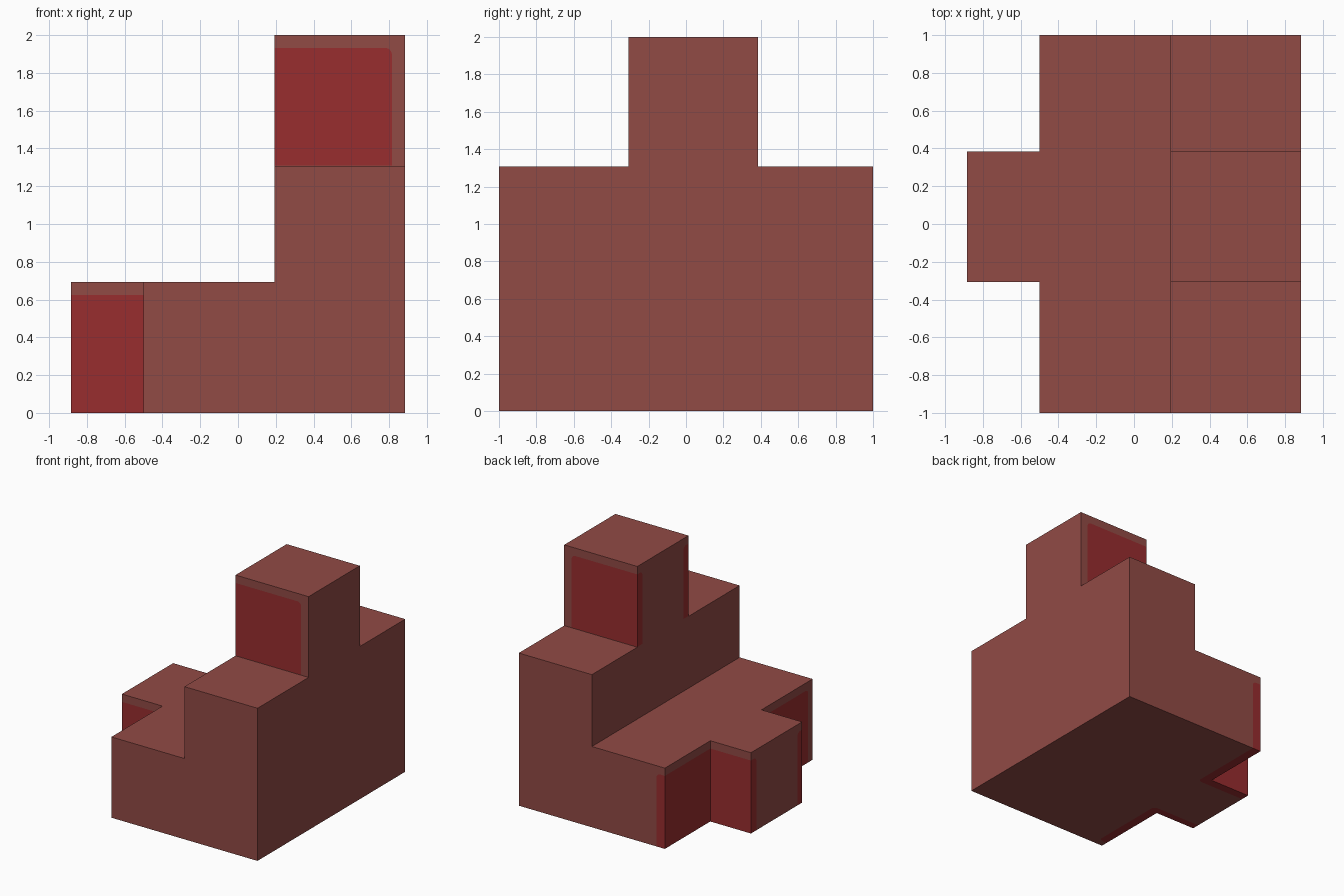
import bpy
import bmesh
from mathutils import Vector, Matrix
from mathutils.bvhtree import BVHTree

if "Cube" in bpy.data.objects:
    bpy.data.objects.remove(bpy.data.objects["Cube"], do_unlink=True)


def material(name, colour):
    mat = bpy.data.materials.new(name)
    mat.use_nodes = True
    mat.diffuse_color = colour
    mat.node_tree.nodes["Principled BSDF"].inputs["Base Color"].default_value = colour
    return mat


def add_object(name, bm):
    mesh = bpy.data.meshes.new(name)
    bm.to_mesh(mesh)
    obj = bpy.data.objects.new(name, mesh)
    bpy.context.collection.objects.link(obj)
    return obj


# Stepped block: cell boundaries and the number of cells stacked in each column
CUTS = ((-.885, -.5, .192, .885), (-1, -.308, .385, 1), (0, .692, 1.308, 2))
STACKS = ((0, 1, 0), (1, 1, 1), (2, 3, 2))


def solid(cell):
    i, j, k = cell
    return min(cell) >= 0 and max(i, j) < 3 and k < STACKS[i][j]


def stepped_block():
    bm = bmesh.new()
    cells = [(i, j, k) for i in range(3) for j in range(3) for k in range(3)]
    for cell in filter(solid, cells):
        for axis in range(3):
            for side in (0, 1):
                beside = list(cell)
                beside[axis] += 2 * side - 1
                if solid(beside):
                    continue
                # Outer wall of this cell
                u, v = (axis + 1) % 3, (axis + 2) % 3
                corners = []
                for du, dv in ((0, 0), (1, 0), (1, 1), (0, 1)):
                    index = list(cell)
                    index[axis] += side
                    index[u] += du
                    index[v] += dv
                    corners.append(bm.verts.new([CUTS[a][index[a]] for a in range(3)]))
                bm.faces.new(corners)
    bmesh.ops.remove_doubles(bm, verts=bm.verts, dist=0.001)
    bmesh.ops.recalc_face_normals(bm, faces=bm.faces)
    return bm


def rounded_box(bm, low, high):
    low, high = Vector(low), Vector(high)
    place = Matrix.Translation((low + high) / 2) @ Matrix.Diagonal((*(high - low), 1))
    verts = bmesh.ops.create_cube(bm, size=1, matrix=place)["verts"]
    edges = {e for v in verts for e in v.link_edges
             if max(p.co.z for p in e.verts) > low.z + 0.01}
    bmesh.ops.bevel(bm, geom=list(edges), offset=0.035, segments=4,
                    profile=0.5, affect='EDGES')


# Rounded helper volumes that mark out the bright patches around the notches
marks = bmesh.new()
rounded_box(marks, (-.2, -.8, 1.311), (.815, -.238, 1.932))
rounded_box(marks, (-.2, .315, 1.311), (.815, .9, 1.932))
rounded_box(marks, (-1.2, -.94, -.3), (-.42, -.245, .625))
rounded_box(marks, (-1.2, .31, -.3), (-.42, 1.3, .625))
cutter = add_object("patch_cutter", marks)
cutter.hide_render = True

source = stepped_block()
surface = BVHTree.FromBMesh(source)
block = add_object("stepped_block", source)

# Split the block into plain and bright regions
combined = bmesh.new()
split = block.modifiers.new("split", 'BOOLEAN')
split.object = cutter
split.solver = 'EXACT'
for slot, operation in enumerate(('DIFFERENCE', 'INTERSECT')):
    split.operation = operation
    bpy.context.view_layer.update()
    shape = block.evaluated_get(bpy.context.evaluated_depsgraph_get())
    piece = bpy.data.meshes.new_from_object(shape)
    part = bmesh.new()
    part.from_mesh(piece)
    for face in part.faces:
        face.material_index = slot
    part.to_mesh(piece)
    part.free()
    combined.from_mesh(piece)
    bpy.data.meshes.remove(piece)
block.modifiers.remove(split)

# Keep only the outer skin and weld the regions together
bmesh.ops.triangulate(combined, faces=combined.faces[:])
inner = [f for f in combined.faces
         if surface.find_nearest(f.calc_center_median())[3] > 0.0005]
bmesh.ops.delete(combined, geom=inner, context='FACES')
bmesh.ops.remove_doubles(combined, verts=combined.verts, dist=0.0001)
bmesh.ops.dissolve_limit(combined, angle_limit=0.02, verts=combined.verts,
                         edges=combined.edges, delimit={'MATERIAL'})

block.data.materials.clear()
block.data.materials.append(material("dusty_brick_red", (.283, .069, .060, 1)))
block.data.materials.append(material("deep_bright_red", (.314, .026, .028, 1)))
combined.to_mesh(block.data)
block.data.update()
bpy.data.objects.remove(cutter, do_unlink=True)
